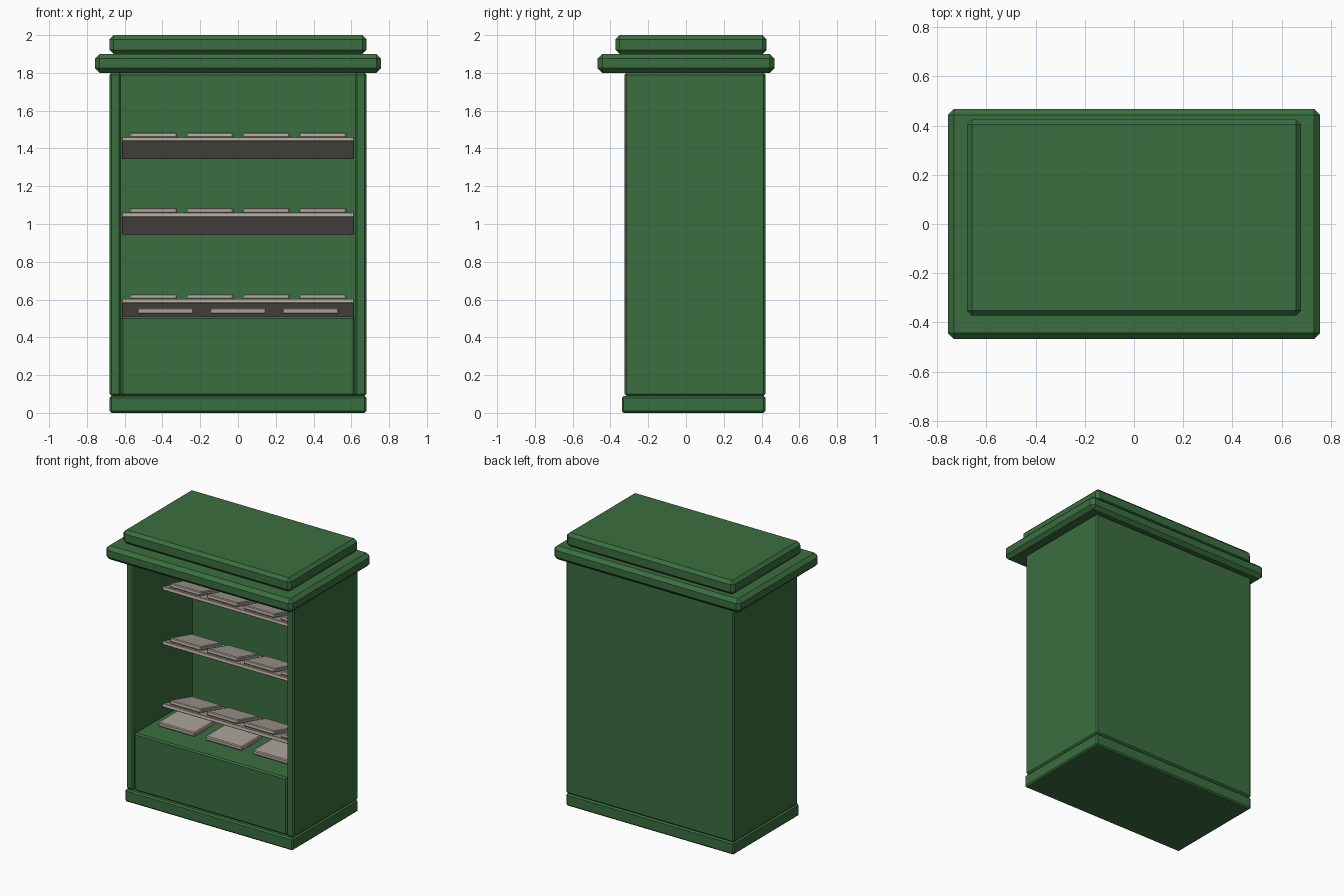
import bpy
import bmesh
import math
from mathutils import Matrix, Vector

cube = bpy.data.objects.get("Cube")
if cube:
    bpy.data.objects.remove(cube, do_unlink=True)


def make_material(name, rgb):
    mat = bpy.data.materials.new(name)
    mat.use_nodes = True
    mat.diffuse_color = (*rgb, 1)
    mat.node_tree.nodes["Principled BSDF"].inputs["Base Color"].default_value = (*rgb, 1)
    return mat


GREEN = make_material("painted green", (0.042, 0.158, 0.05))
PAPER = make_material("warm grey", (0.42, 0.378, 0.325))


def prism(name, outline, z0, z1, bevel, mat):
    """Extrude an xy outline and chamfer its convex edges."""
    bm = bmesh.new()
    base = bm.faces.new([bm.verts.new((x, y, z0)) for x, y in outline])
    top = bmesh.ops.extrude_face_region(bm, geom=[base])["geom"]
    bmesh.ops.translate(bm, vec=(0, 0, z1 - z0),
                        verts=[v for v in top if isinstance(v, bmesh.types.BMVert)])
    bmesh.ops.recalc_face_normals(bm, faces=bm.faces)
    edges = [e for e in bm.edges if e.calc_face_angle_signed() > 0.1]
    bmesh.ops.bevel(bm, geom=edges, offset=bevel, segments=1, affect='EDGES')
    bmesh.ops.recalc_face_normals(bm, faces=bm.faces)
    mesh = bpy.data.meshes.new(name)
    bm.to_mesh(mesh)
    bm.free()
    mesh.materials.append(mat)
    obj = bpy.data.objects.new(name, mesh)
    bpy.context.collection.objects.link(obj)
    return obj


def box(name, x0, x1, y0, y1, z0, z1, bevel, mat):
    return prism(name, [(x0, y0), (x1, y0), (x1, y1), (x0, y1)], z0, z1, bevel, mat)


# Plinth, and a cabinet shell that is open at the front
W, INNER = 0.68, 0.62
FRONT, WALL, BACK = -0.325, 0.36, 0.42
box("plinth", -W, W, -0.34, BACK, 0, 0.09, 0.01, GREEN)
shell = [(-W, FRONT), (-INNER, FRONT), (-INNER, WALL), (INNER, WALL),
         (INNER, FRONT), (W, FRONT), (W, BACK), (-W, BACK)]
prism("cabinet_shell", shell, 0.09, 1.8, 0.01, GREEN)
box("counter", -INNER, INNER, -0.32, WALL, 0.09, 0.51, 0.01, GREEN)

# Stepped roof
box("roof_lower", -0.757, 0.757, -0.468, 0.468, 1.8, 1.9, 0.025, GREEN)
box("roof_upper", -W, W, -0.373, 0.427, 1.9, 2.0, 0.022, GREEN)

# Shelves sloping down to the back wall, each with four magazines
for i, height in enumerate((0.605, 1.062, 1.462)):
    tilt = (Matrix.Translation(Vector((0, 0.005, height)))
            @ Matrix.Rotation(math.radians(-15), 4, 'X'))
    parts = [box(f"shelf_{i + 1}", -0.615, 0.615, 0, 0.36, -0.025, 0, 0.003, PAPER)]
    for j in range(4):
        x = (j - 1.5) * 0.299
        parts.append(box(f"magazine_{i + 1}_{j + 1}", x - 0.125, x + 0.125,
                         0.02, 0.28, 0.002, 0.03, 0.006, PAPER))
    for part in parts:
        part.matrix_world = tilt

# Newspapers on the counter
for j in range(3):
    x = (j - 1) * 0.384
    box(f"newspaper_{j + 1}", x - 0.148, x + 0.148, -0.165, 0.075,
        0.523, 0.555, 0.006, PAPER)
